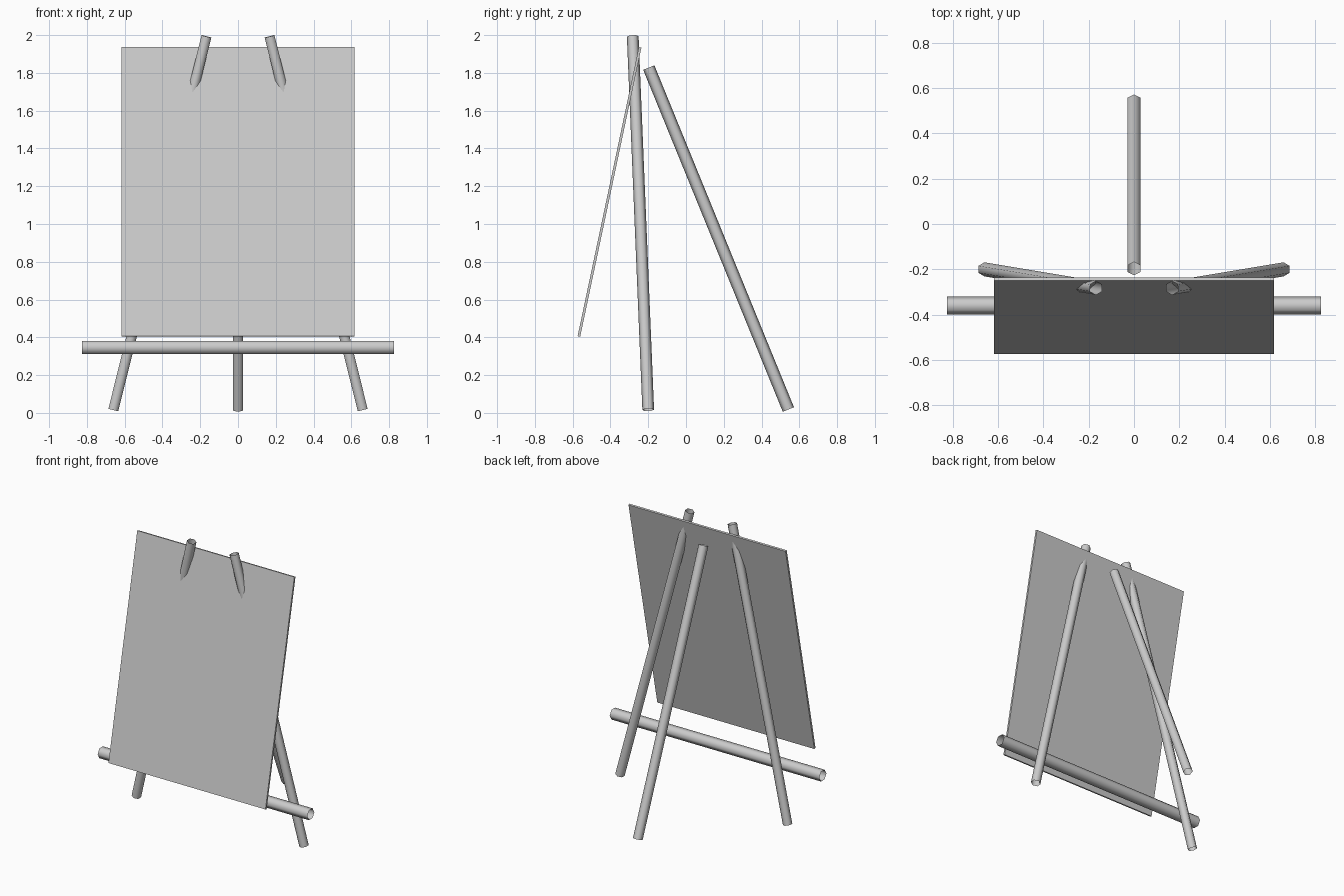
import bpy
import bmesh
from mathutils import Matrix, Vector

if "Cube" in bpy.data.objects:
    bpy.data.objects.remove(bpy.data.objects["Cube"])

# One pale grey for everything
grey = bpy.data.materials.new("pale_grey")
grey.use_nodes = True
colour = (0.6, 0.6, 0.6, 1)
grey.diffuse_color = colour
grey.node_tree.nodes["Principled BSDF"].inputs["Base Color"].default_value = colour


def finish(name, bm, smooth=False):
    mesh = bpy.data.meshes.new(name)
    bm.to_mesh(mesh)
    bm.free()
    mesh.materials.append(grey)
    for face in mesh.polygons:
        face.use_smooth = smooth
    obj = bpy.data.objects.new(name, mesh)
    bpy.context.collection.objects.link(obj)
    return obj


def frame(x_axis, y_axis, z_axis, centre):
    turn = Matrix((x_axis, y_axis, z_axis)).transposed().to_4x4()
    return Matrix.Translation(centre) @ turn


def tube(name, start, end, radius):
    """Open six-sided tube with a ridge turned towards the front and back."""
    start, end = Vector(start), Vector(end)
    axis = (end - start).normalized()
    side = Vector((0, 1, 0)).cross(axis).normalized()
    bm = bmesh.new()
    bmesh.ops.create_cone(bm, segments=6, radius1=radius, radius2=radius,
                          depth=(end - start).length, cap_ends=False,
                          matrix=frame(side, axis.cross(side), axis, (start + end) / 2))
    return finish(name, bm, smooth=True)


# Legs
for name, s in (("left_leg", 1), ("right_leg", -1)):
    tube(name, (s * 0.66, -0.2, 0.016), (s * 0.167, -0.282, 1.993), 0.031)
tube("back_leg", (0, 0.542, 0.018), (0, -0.197, 1.828), 0.032)

# Ledge bar
tube("ledge_bar", (-0.825, -0.36, 0.346), (0.825, -0.36, 0.346), 0.04)

# Leaning board
low, high = Vector((0, -0.567, 0.405)), Vector((0, -0.243, 1.935))
up = (high - low).normalized()
right = Vector((1, 0, 0))
bm = bmesh.new()
bmesh.ops.create_cube(bm, size=1, matrix=frame(right, up.cross(right), up, (low + high) / 2)
                      @ Matrix.Diagonal((1.236, 0.014, (high - low).length, 1)))
finish("board", bm)
